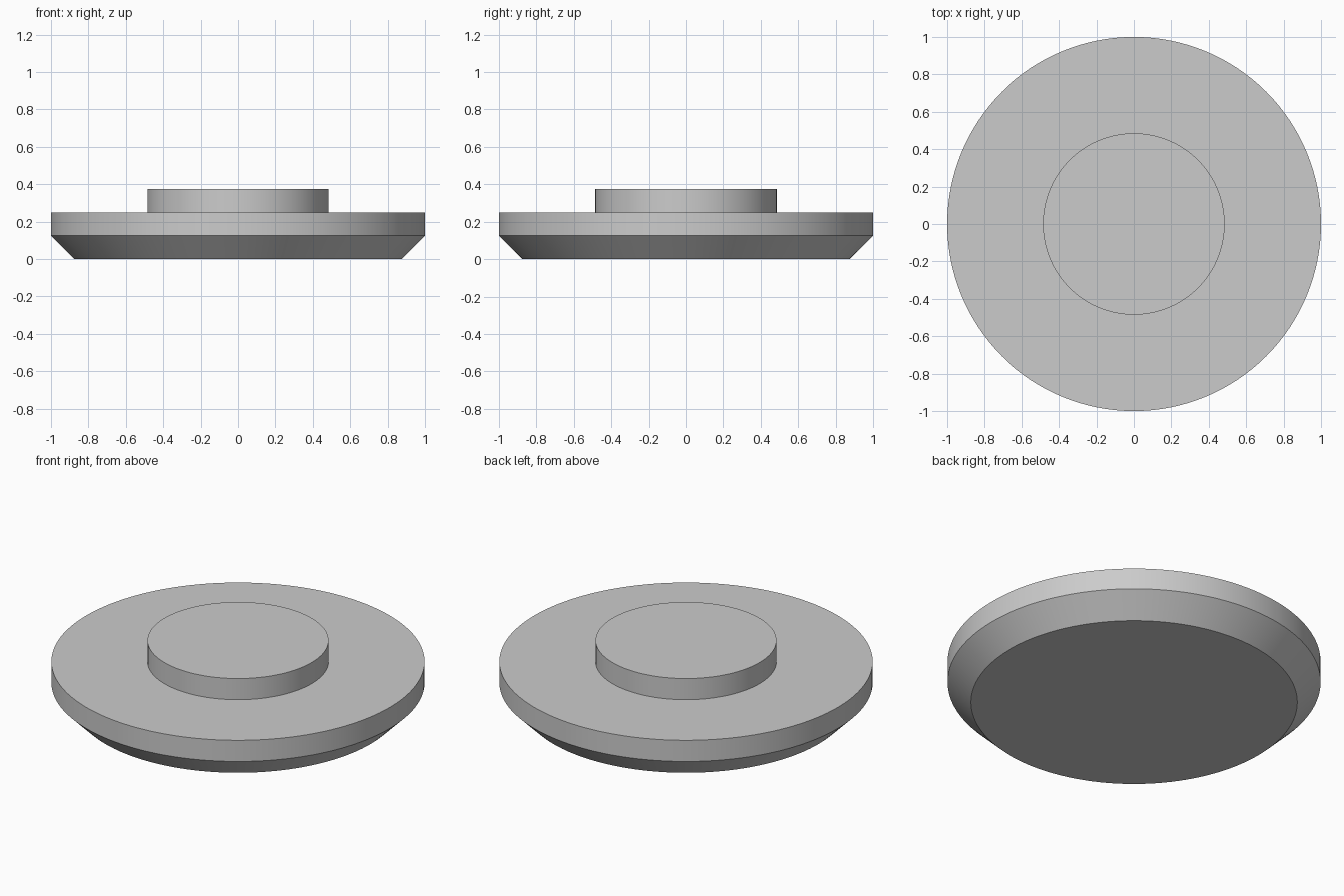
import bpy
import bmesh
import math

cube = bpy.data.objects.get("Cube")
if cube:
    bpy.data.objects.remove(cube, do_unlink=True)

SEGMENTS = 128

# Plain grey material
grey = bpy.data.materials.new("light_grey")
grey.use_nodes = True
colour = (0.6, 0.6, 0.6, 1.0)
grey.diffuse_color = colour
grey.node_tree.nodes["Principled BSDF"].inputs["Base Color"].default_value = colour


def turned_solid(name, profile):
    """Capped solid of revolution from (radius, height) points, bottom to top."""
    bm = bmesh.new()
    rings = []
    for radius, z in profile:
        angles = [math.tau * i / SEGMENTS for i in range(SEGMENTS)]
        rings.append([bm.verts.new((radius * math.cos(a), radius * math.sin(a), z))
                      for a in angles])
    for low, high in zip(rings, rings[1:]):
        for i in range(SEGMENTS):
            j = (i + 1) % SEGMENTS
            bm.faces.new((low[i], low[j], high[j], high[i]))
    bm.faces.new(rings[0][::-1])
    bm.faces.new(rings[-1])
    mesh = bpy.data.meshes.new(name)
    bm.to_mesh(mesh)
    bm.free()
    mesh.materials.append(grey)
    obj = bpy.data.objects.new(name, mesh)
    bpy.context.collection.objects.link(obj)
    bpy.ops.object.select_all(action="DESELECT")
    obj.select_set(True)
    bpy.context.view_layer.objects.active = obj
    bpy.ops.object.shade_smooth_by_angle(angle=math.radians(30))
    return obj


# Wide disc with a chamfered underside, stepping in to the raised centre
turned_solid("stepped_disc", [(0.875, 0), (1, 0.125), (1, 0.25),
                              (0.485, 0.25), (0.485, 0.375)])
